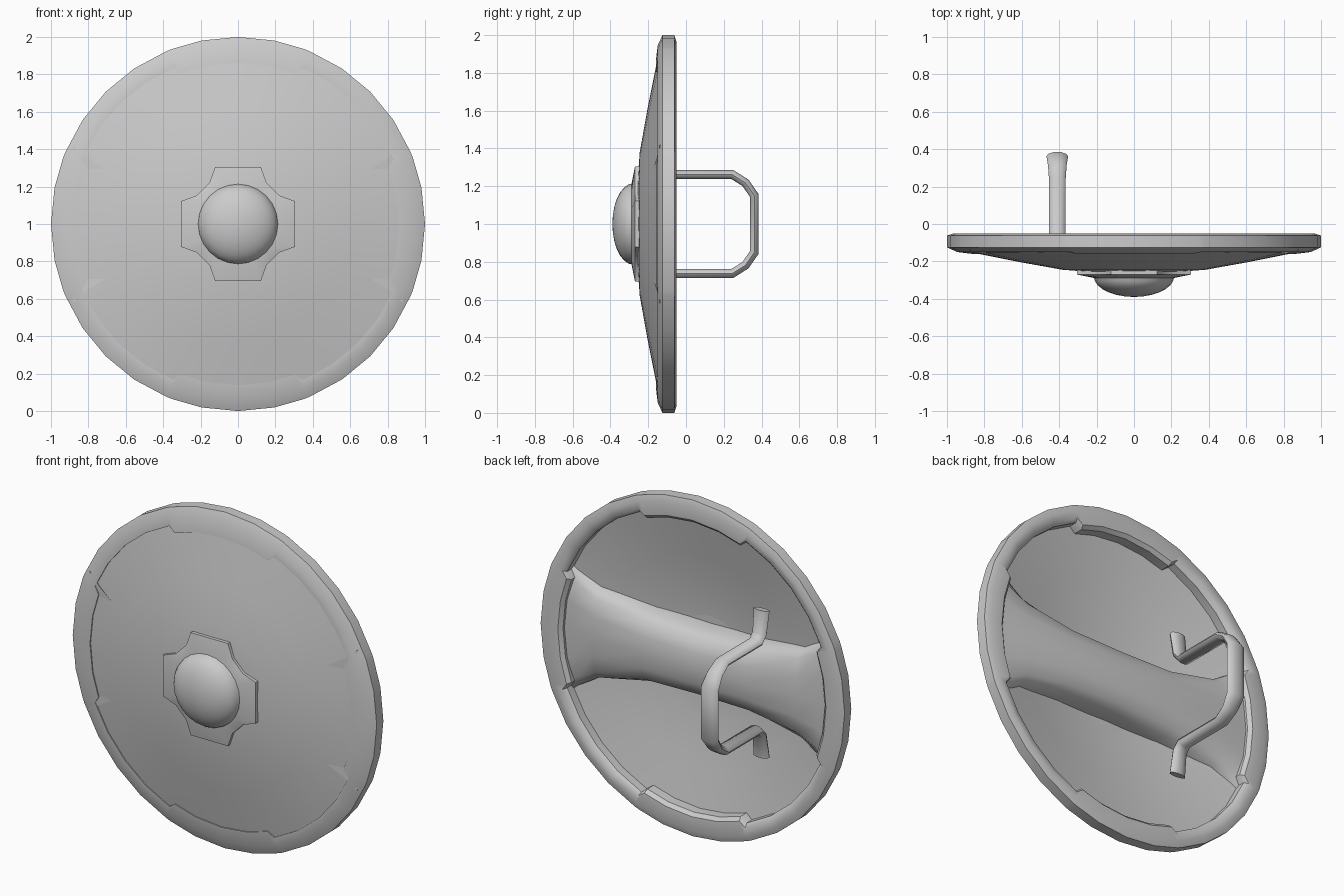
import bpy, bmesh
from math import sin, cos, radians, pi
from mathutils import Vector

if "Cube" in bpy.data.objects:
    bpy.data.objects.remove(bpy.data.objects["Cube"], do_unlink=True)

GREY = (0.6, 0.6, 0.6, 1)
grey = bpy.data.materials.new("plain_grey")
grey.use_nodes = True
grey.diffuse_color = GREY
grey.node_tree.nodes["Principled BSDF"].inputs["Base Color"].default_value = GREY
CENTRE = Vector((0, 0, 1))


def loft(name, rings, close_rings=False, caps=False, angle=40):
    """Skin a list of closed cross-sections, given relative to the shield centre."""
    bm = bmesh.new()
    loops = [[bm.verts.new(Vector(p) + CENTRE) for p in ring] for ring in rings]
    n = len(loops[0])
    pairs = list(zip(loops, loops[1:]))
    if close_rings:
        pairs.append((loops[-1], loops[0]))
    for a, b in pairs:
        for i in range(n):
            j = (i + 1) % n
            bm.faces.new((a[i], a[j], b[j], b[i]))
    if caps:
        bm.faces.new(loops[0])
        bm.faces.new(loops[-1])
    bmesh.ops.remove_doubles(bm, verts=bm.verts, dist=0.0001)
    bmesh.ops.recalc_face_normals(bm, faces=bm.faces)
    mesh = bpy.data.meshes.new(name)
    bm.to_mesh(mesh)
    bm.free()
    mesh.materials.append(grey)
    obj = bpy.data.objects.new(name, mesh)
    bpy.context.collection.objects.link(obj)
    bpy.ops.object.select_all(action='DESELECT')
    obj.select_set(True)
    bpy.context.view_layer.objects.active = obj
    bpy.ops.object.shade_smooth_by_angle(angle=radians(angle))
    return obj


def polar(r, y, a):
    return (r * sin(a), y, r * cos(a))


def lathe(name, profile, sides, close=False):
    rings = [[polar(r, y, 2 * pi * i / sides) for i in range(sides)] for r, y in profile]
    return loft(name, rings, close_rings=close)


# Shallow domed disc: front skin and the matching hollow back
front = [(0, -0.262), (0.2, -0.258), (0.38, -0.245), (0.62, -0.202), (0.92, -0.142)]
back = [(r, y + 0.02) for r, y in reversed(front)]
lathe("shield_disc", front + back, 32)

# Rim: inner edge steps inward around the four cardinal directions
sections = []
for quarter in range(4):
    for deg in (-20.8, -11.25, 0, 11.25, 20.8, 22.5, 33.75, 45, 56.25, 67.5):
        wide = abs(deg) < 21
        inner, lip = (0.862, 0.008) if wide else (0.903, 0)
        a = radians(deg + 90 * quarter)
        profile = [(inner, -0.14), (inner, -0.152 - lip), (0.945, -0.15), (1, -0.125),
                   (1, -0.062), (0.965, -0.05), (inner + 0.02, -0.055), (inner, -0.075)]
        sections.append([polar(r, y, a) for r, y in profile])
loft("rim", sections, close_rings=True)

# Boss: four-armed plate with a rounded dome
arm = [(-0.122, 0.305), (0, 0.305), (0.122, 0.305), (0.152, 0.222), (0.187, 0.187), (0.222, 0.152)]
outline = []
for turn in range(4):
    for x, z in arm:
        outline.append((x, z))
    arm = [(z, -x) for x, z in arm]
plate_rings = [[(x, -0.235, z) for x, z in outline], [(x, -0.27, z) for x, z in outline]]
for radius, y in ((0.215, -0.288), (0.1, -0.29)):
    plate_rings.append([(*(Vector((x, z)).normalized() * radius),) for x, z in outline])
    plate_rings[-1] = [(x, y, z) for x, z in plate_rings[-1]]
loft("boss_plate", plate_rings, caps=True, angle=30)
dome = [(0.225, -0.265)] + [(0.215 * cos(t * pi / 14), -0.28 - 0.11 * sin(t * pi / 14)) for t in range(8)]
lathe("boss_dome", dome, 24)

# Back plank: rounded bar across the hollow, flaring towards the rim
half = [(0, 0.2, -0.055, -0.235), (0.34, 0.21, -0.06, -0.235), (0.67, 0.27, -0.075, -0.18),
        (0.8, 0.35, -0.085, -0.155), (0.88, 0.42, -0.09, -0.14)]
stations = [(-x, *rest) for x, *rest in reversed(half[1:])] + half
plank = []
for x, h, crest, base in stations:
    depth = crest - base
    side = [(1, 0), (0.97, 0.45), (0.82, 0.78), (0.45, 0.96)]
    shape = side + [(0, 1)] + [(-z, d) for z, d in reversed(side)]
    plank.append([(x, base + depth * d, h * z) for z, d in shape])
loft("back_plank", plank, caps=True, angle=50)

# Handle: flattened tube bent into a grip with feet turned outward
upper = [(-0.125, 0.435, 0.052), (-0.105, 0.3, 0.045), (-0.07, 0.262, 0.045), (0.245, 0.262, 0.045),
         (0.315, 0.218, 0.05), (0.362, 0.15, 0.058)]
path = upper + [(y, -z, w) for y, z, w in reversed(upper)]
points = [Vector((y, z)) for y, z, w in path]
tube = []
for i, (p, (y, z, width)) in enumerate(zip(points, path)):
    before = (p - points[max(i - 1, 0)]) if i else points[1] - p
    after = (points[i + 1] - p) if i < len(points) - 1 else before
    along = (before.normalized() + after.normalized()).normalized()
    thick = 0.024 / max(along.dot(after.normalized()), 0.7)
    normal = Vector((-along.y, along.x)) * thick
    ring = []
    for k in range(10):
        a = 2 * pi * k / 10
        q = p + normal * sin(a)
        ring.append((-0.41 + width * cos(a), q.x, q.y))
    tube.append(ring)
loft("handle", tube, caps=True, angle=45)
